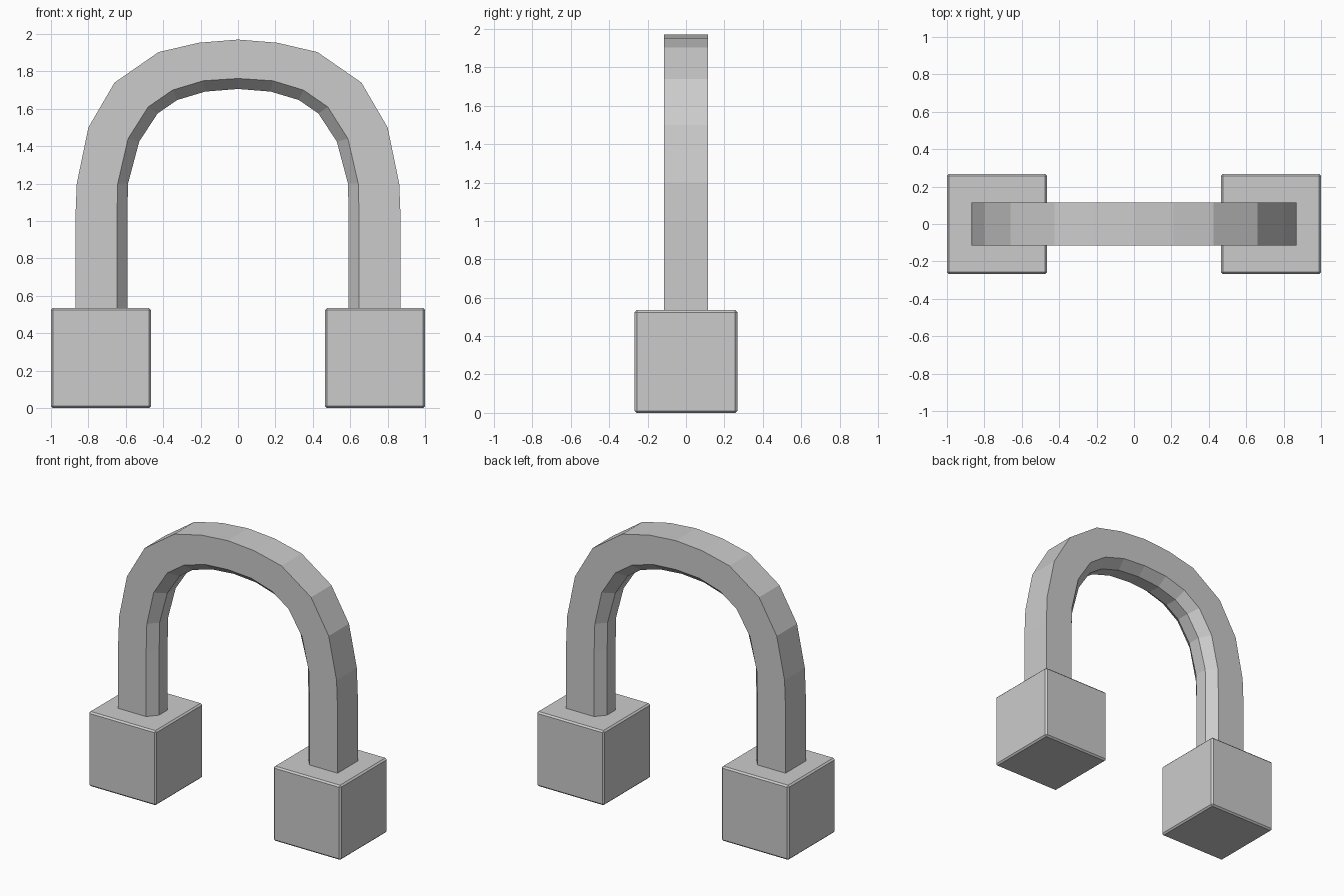
import bpy, bmesh

if "Cube" in bpy.data.objects:
    bpy.data.objects.remove(bpy.data.objects["Cube"])

HALF = 0.115    # half depth of the arch
FLAT = 0.048    # half depth of the flat inner strip

# Rings from foot to crown: outer edge, chamfer start, inner edge as (x, z)
rings = [
    ((0.87, 0.50), (0.648, 0.50), (0.592, 0.50)),
    ((0.87, 1.00), (0.648, 1.00), (0.592, 1.00)),
    ((0.862, 1.20), (0.643, 1.20), (0.588, 1.20)),
    ((0.80, 1.50), (0.588, 1.44), (0.528, 1.425)),
    ((0.66, 1.74), (0.48, 1.61), (0.43, 1.575)),
    ((0.425, 1.903), (0.35, 1.70), (0.325, 1.647)),
    ((0.21, 1.953), (0.185, 1.75), (0.175, 1.692)),
    ((0.0, 1.97), (0.0, 1.762), (0.0, 1.706)),
]


def mirror_x(ring):
    return tuple((-x, z) for x, z in ring)


def finish(bm, name):
    bmesh.ops.recalc_face_normals(bm, faces=bm.faces)
    mesh = bpy.data.meshes.new(name)
    bm.to_mesh(mesh)
    bm.free()
    obj = bpy.data.objects.new(name, mesh)
    bpy.context.collection.objects.link(obj)
    return obj


# Arched bar: six-sided section lofted from foot to foot
def build_arch():
    bm = bmesh.new()
    path = rings + [mirror_x(r) for r in reversed(rings[:-1])]
    loops = []
    for outer, shoulder, inner in path:
        section = [(outer, -HALF), (outer, HALF), (shoulder, HALF),
                   (inner, FLAT), (inner, -FLAT), (shoulder, -HALF)]
        loops.append([bm.verts.new((p[0], y, p[1])) for p, y in section])
    for a, b in zip(loops, loops[1:]):
        for i in range(6):
            j = (i + 1) % 6
            bm.faces.new((a[i], a[j], b[j], b[i]))
    bm.faces.new(loops[0])
    bm.faces.new(loops[-1])
    return finish(bm, "arch_bar")


# Foot block: cube with a fine chamfer on every edge
def build_foot(name, x):
    bm = bmesh.new()
    bmesh.ops.create_cube(bm, size=0.535)
    bmesh.ops.bevel(bm, geom=bm.edges[:], offset=0.011, segments=1,
                    affect='EDGES')
    foot = finish(bm, name)
    foot.location = (x, 0, 0.2675)
    return foot


build_arch()
build_foot("left_foot_block", -0.7325)
build_foot("right_foot_block", 0.7325)
